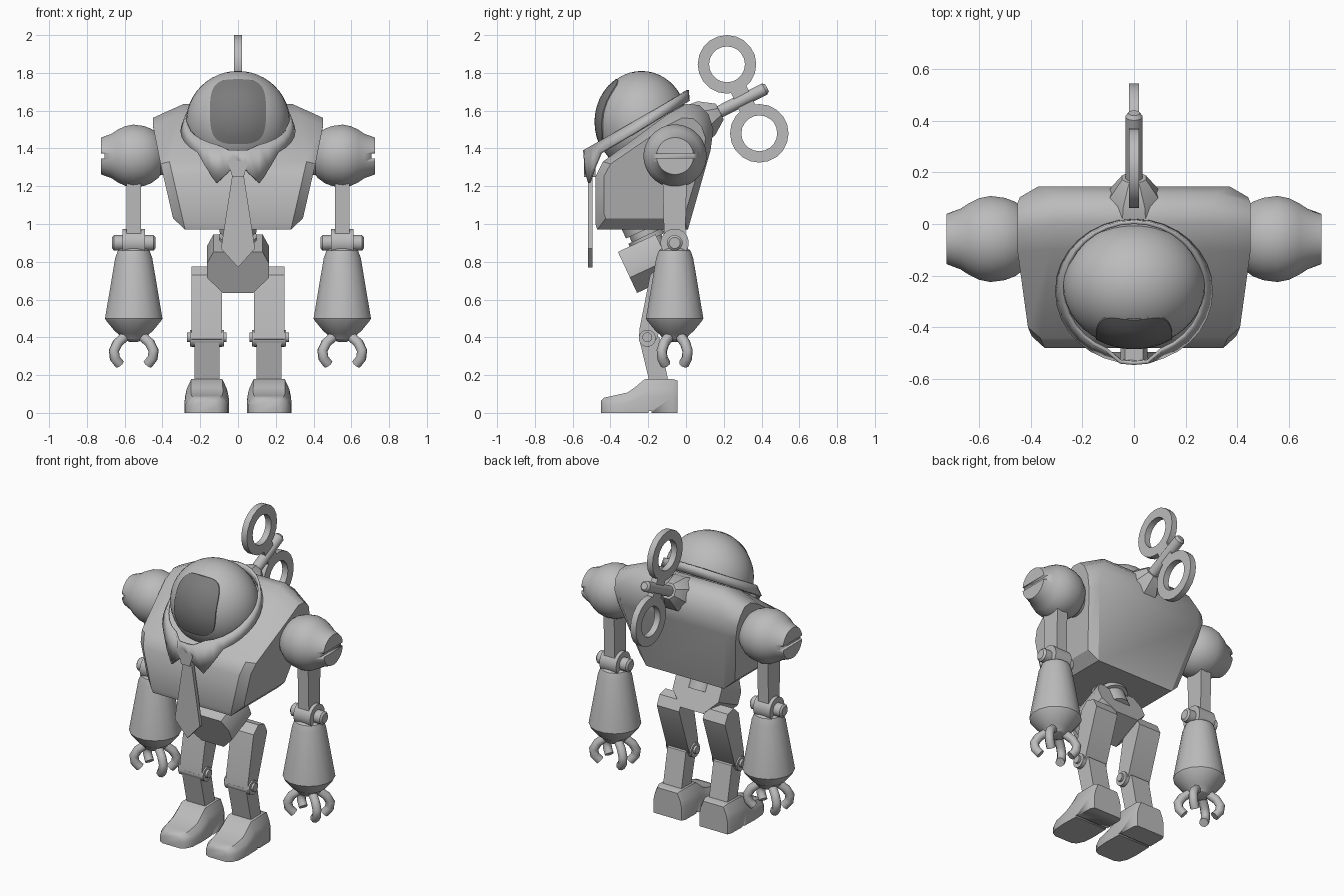
import bpy, bmesh, math
from mathutils import Vector, Matrix

cube = bpy.data.objects.get("Cube")
if cube:
    bpy.data.objects.remove(cube, do_unlink=True)


def material(name, v):
    m = bpy.data.materials.new(name)
    m.use_nodes = True
    m.diffuse_color = (v, v, v, 1)
    m.node_tree.nodes["Principled BSDF"].inputs["Base Color"].default_value = (v, v, v, 1)
    return m


GREY = material("light grey metal", 0.5)
DARK = material("dark grey glass", 0.2)


def finish(name, bm, mat=GREY, angle=32):
    bmesh.ops.recalc_face_normals(bm, faces=bm.faces)
    me = bpy.data.meshes.new(name)
    bm.to_mesh(me)
    bm.free()
    ob = bpy.data.objects.new(name, me)
    bpy.context.collection.objects.link(ob)
    me.materials.append(mat)
    bpy.ops.object.select_all(action="DESELECT")
    ob.select_set(True)
    bpy.context.view_layer.objects.active = ob
    bpy.ops.object.shade_smooth_by_angle(angle=math.radians(angle))
    return ob


def loft(name, rings, caps=True, mat=GREY, angle=32):
    """Skin closed rings that have the same number of points."""
    bm = bmesh.new()
    vs = [[bm.verts.new(p) for p in ring] for ring in rings]
    n = len(vs[0])
    for a, b in zip(vs, vs[1:]):
        for i in range(n):
            j = (i + 1) % n
            bm.faces.new((a[i], a[j], b[j], b[i]))
    if caps:
        bm.faces.new(vs[0])
        bm.faces.new(vs[-1])
    return finish(name, bm, mat, angle)


def lathe(name, profile, origin, axis, seg=24, angle=32):
    """Revolve (distance, radius) pairs about an axis."""
    q = Vector(axis).to_track_quat("Z", "Y")
    rings = []
    for t, r in profile:
        ring = []
        for i in range(seg):
            a = math.tau * (i + 0.5) / seg
            ring.append(Vector(origin) + q @ Vector((r * math.cos(a), r * math.sin(a), t)))
        rings.append(ring)
    return loft(name, rings, angle=angle)


def side_prism(name, outline, x0, x1):
    return loft(name, [[(x, y, z) for y, z in outline] for x in (x0, x1)])


def cut(ob, size, loc):
    bm = bmesh.new()
    bmesh.ops.create_cube(bm, size=1, matrix=Matrix.Translation(loc) @ Matrix.Diagonal((*size, 1)))
    cutter = finish(ob.name + "_cutter", bm)
    cutter.hide_render = True
    cutter.hide_set(True)
    mod = ob.modifiers.new("slot", "BOOLEAN")
    mod.operation, mod.object, mod.solver = "DIFFERENCE", cutter, "EXACT"
    bpy.context.view_layer.objects.active = ob
    bpy.ops.object.modifier_apply(modifier=mod.name)
    bpy.data.objects.remove(cutter, do_unlink=True)


# Torso: side profile swept across, tapering down, with chamfered sides
profile = [(-0.47, 0.97), (-0.48, 1.0), (-0.48, 1.25), (-0.44, 1.33), (-0.1, 1.58), (0, 1.635),
           (0.07, 1.63), (0.12, 1.58), (0.145, 1.5), (0.13, 1.39), (0.01, 0.97)]


def torso_ring(side, inset):
    ring = []
    for y, z in profile:
        half = min(0.33 + (z - 0.97) * 0.23, 0.45)
        if inset:
            y, z = -0.15 + (y + 0.15) * 0.86, 1.27 + (z - 1.27) * 0.8
            half = min(0.33 + (z - 0.97) * 0.23, 0.45)
        else:
            half -= 0.05 + max(0, z - 1.45) * 0.6
        ring.append((side * half, y, z))
    return ring


loft("torso", [torso_ring(-1, True), torso_ring(-1, False), torso_ring(1, False), torso_ring(1, True)])

# Head dome and its face glass
HEAD, RADII = Vector((0, -0.235, 1.54)), (0.275, 0.243, 0.27)
bm = bmesh.new()
bmesh.ops.create_uvsphere(bm, u_segments=40, v_segments=24, radius=1,
                          matrix=Matrix.Translation(HEAD) @ Matrix.Diagonal((*RADII, 1)))
finish("head_dome", bm)


def rounded(v):
    return math.copysign(abs(v) ** 0.6, v)


rings = []
for k in (1.0, 1.0, 0.8, 0.6, 0.4, 0.2, 0.02):
    ring = []
    for i in range(40):
        a = math.tau * i / 40
        x, z = 0.148 * k * rounded(math.cos(a)), 1.595 + 0.172 * k * rounded(math.sin(a))
        d = 1 - (x / RADII[0]) ** 2 - ((z - HEAD.z) / RADII[2]) ** 2
        lift = 0.0 if not rings else 0.006
        ring.append((x, HEAD.y - RADII[1] * math.sqrt(max(d, 0)) - lift, z))
    rings.append(ring)
loft("face_glass", rings, mat=DARK)

# Collar: tilted band with two pointed flaps at the front
top, low = [], []
N = 32
for i in range(N):
    a = math.tau * i / N
    turn = min(i, N - i) / N * 360
    s, c = math.sin(a), math.cos(a)
    point = 0.03 if turn < 12 else 0
    y = -0.25 - 0.265 * c - point
    top.append((0.28 * s, y, 1.39 + (y + 0.545) * 0.57))
    flap = max(0, 1 - abs(turn - 22) / 22) * 0.13
    yl = -0.25 - 0.28 * c - 0.01
    low.append((0.305 * s, yl, 1.39 + (yl + 0.545) * 0.57 - 0.06 - flap))
collar = loft("collar", [top, low], caps=False)
solid = collar.modifiers.new("thickness", "SOLIDIFY")
solid.thickness = 0.015

# Necktie
def front_plate(name, outline, y0, y1):
    return loft(name, [[(x, y, z) for x, z in outline] for y in (y0, y1)])


front_plate("tie_blade", [(-0.03, 1.26), (-0.09, 0.87), (0, 0.77), (0.09, 0.87), (0.03, 1.26)], -0.52, -0.495)
front_plate("tie_knot", [(-0.03, 1.25), (-0.052, 1.32), (-0.035, 1.355), (0.035, 1.355),
                         (0.052, 1.32), (0.03, 1.25)], -0.54, -0.48)

# Waist joint and hips
lean = Vector((0, -0.42, 0.9))
lathe("waist_joint", [(0, 0.08), (0.1, 0.08), (0.1, 0.1), (0.13, 0.1), (0.13, 0.08),
                      (0.16, 0.08), (0.16, 0.1), (0.22, 0.1)], (0, -0.16, 0.82), lean)
hips = front_plate("hips", [(-0.13, 0.12), (-0.165, 0.05), (-0.165, -0.03), (-0.08, -0.12),
                            (0.08, -0.12), (0.165, -0.03), (0.165, 0.05), (0.13, 0.12)], -0.11, 0.11)
hips.location = (0, -0.21, 0.79)
hips.rotation_euler.x = math.radians(25)

# Wind-up key on the back
axis = Vector((0, 0.89, 0.45))
lathe("key_mount", [(-0.06, 0.12), (0.02, 0.11), (0.1, 0.05)], (0, 0.09, 1.55), axis, 8)
lathe("key_shaft", [(0, 0.033), (0.32, 0.033), (0.335, 0.022)], (0, 0.13, 1.57), axis)
ends = [Vector((0, 0.217, 1.845)), Vector((0, 0.388, 1.48))]
for label, c in zip(("upper", "lower"), ends):
    rings = []
    for x, r in ((-0.02, 0.095), (-0.02, 0.155), (0.02, 0.155), (0.02, 0.095), (-0.02, 0.095)):
        rings.append([(x, c.y + r * math.cos(math.tau * i / 20), c.z + r * math.sin(math.tau * i / 20))
                      for i in range(20)])
    loft(label + "_key_ring", rings, caps=False)
along = (ends[1] - ends[0]).normalized()
across = Vector((0, -along.z, along.y)) * 0.045
a, b = ends[0] + along * 0.13, ends[1] - along * 0.13
side_prism("key_bridge", [(p.y, p.z) for p in (a - across, a + across, b + across, b - across)], -0.02, 0.02)

# Limbs, one set on each side
for side, s in (("left_", 1), ("right_", -1)):
    out = (s, 0, 0)
    # Shoulder ball with a slotted outer end
    ball = lathe(side + "shoulder", [(0.36, 0.1), (0.41, 0.1), (0.42, 0.115), (0.46, 0.145), (0.5, 0.16),
                                     (0.555, 0.167), (0.6, 0.158), (0.64, 0.138), (0.67, 0.118),
                                     (0.725, 0.098)], (0, -0.058, 1.36), out, 32)
    cut(ball, (0.04, 0.3, 0.025), (s * 0.727, -0.058, 1.36))
    # Arm
    arm_x, arm_y = s * 0.552, -0.06
    side_prism(side + "upper_arm", [(-0.125, 1.28), (0.005, 1.28), (-0.005, 0.9), (-0.115, 0.9)],
               arm_x - 0.038, arm_x + 0.038)
    lathe(side + "elbow", [(-0.06, 0.075), (0.06, 0.075)], (arm_x, arm_y, 0.9), out)
    lathe(side + "elbow_bolt", [(-0.115, 0.03), (-0.105, 0.042), (0.105, 0.042), (0.115, 0.03)],
          (arm_x, arm_y, 0.9), out, 12)
    lathe(side + "forearm", [(0.87, 0.07), (0.86, 0.085), (0.82, 0.1), (0.5, 0.155), (0.49, 0.15), (0.43, 0.1),
                             (0.42, 0.085), (0.39, 0.06), (0.375, 0.02)], (arm_x, arm_y, 0), (0, 0, 1), 16, 25)
    # Four curled fingers
    for i, (fx, fy) in enumerate(((1, 1), (1, -1), (-1, 1), (-1, -1))):
        cu = bpy.data.curves.new(side + "finger", "CURVE")
        cu.dimensions, cu.bevel_depth, cu.bevel_resolution = "3D", 0.028, 2
        cu.use_fill_caps = True
        path = [(0.04, 0.41), (0.085, 0.37), (0.105, 0.33), (0.1, 0.29), (0.075, 0.258)]
        sp = cu.splines.new("POLY")
        sp.points.add(len(path) - 1)
        for p, (r, z) in zip(sp.points, path):
            p.co = (arm_x + fx * r, arm_y + fy * r * 0.65, z, 1)
        sp.use_smooth = True
        cu.materials.append(GREY)
        ob = bpy.data.objects.new(side + "finger_" + str(i + 1), cu)
        bpy.context.collection.objects.link(ob)
    # Leg
    leg_x = s * 0.165
    side_prism(side + "thigh", [(-0.19, 0.73), (-0.14, 0.775), (-0.08, 0.76), (-0.05, 0.7), (-0.155, 0.39),
                                (-0.2, 0.35), (-0.25, 0.39), (-0.245, 0.45)], leg_x - 0.08, leg_x + 0.08)
    side_prism(side + "shin", [(-0.25, 0.4), (-0.2, 0.43), (-0.14, 0.4), (-0.09, 0.15), (-0.19, 0.15)],
               leg_x - 0.066, leg_x + 0.066)
    lathe(side + "knee", [(-0.09, 0.045), (0.09, 0.045)], (leg_x, -0.205, 0.395), out)
    lathe(side + "knee_bolt", [(-0.105, 0.026), (0.105, 0.026)], (leg_x, -0.205, 0.4), out, 12)
    # Shoe: sections from toe to heel as (y, half width, height), grooved before the heel
    rings = []
    for y, w, h in ((-0.45, 0.06, 0.065), (-0.435, 0.09, 0.08), (-0.39, 0.112, 0.09), (-0.31, 0.118, 0.108),
                    (-0.27, 0.117, 0.135), (-0.22, 0.115, 0.178), (-0.07, 0.112, 0.18), (-0.045, 0.1, 0.17)):
        rings.append([(leg_x + w * u, y, h * v) for u, v in ((-1, 0), (-1, 0.5), (-0.92, 0.72), (-0.72, 1),
                                                             (0.72, 1), (0.92, 0.72), (1, 0.5), (1, 0))])
    shoe = loft(side + "shoe", rings, angle=40)
    cut(shoe, (0.3, 0.015, 0.02), (leg_x, -0.19, 0))
